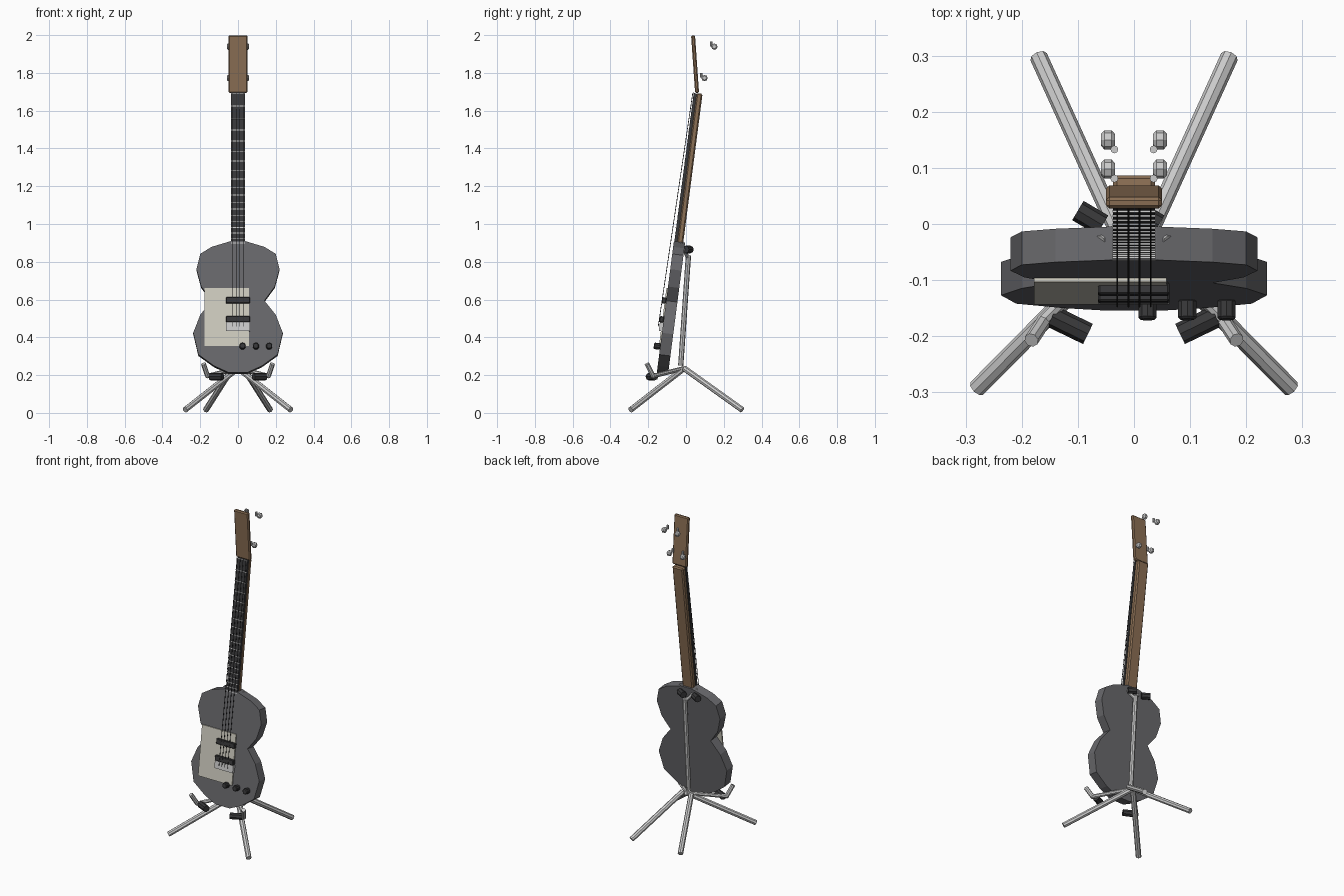
import bpy, bmesh, math
from mathutils import Matrix, Vector

if "Cube" in bpy.data.objects:
    bpy.data.objects.remove(bpy.data.objects["Cube"])

# Tilt of the instrument resting on the stand (local z stays close to world z)
TILT = (Matrix.Translation((0, -0.035, 0.9)) @ Matrix.Rotation(math.radians(-7.4), 4, 'X')
        @ Matrix.Diagonal((1, 1, 1.008, 1)) @ Matrix.Translation((0, 0, -0.9)))
WORLD = Matrix.Identity(4)


def material(name, rgb):
    m = bpy.data.materials.new(name)
    m.diffuse_color = (*rgb, 1)
    m.use_nodes = True
    m.node_tree.nodes["Principled BSDF"].inputs["Base Color"].default_value = m.diffuse_color
    return m


WOOD = material("wood", (0.26, 0.16, 0.09))
PAINT = material("grey_paint", (0.14, 0.14, 0.15))
DARK = material("dark", (0.04, 0.04, 0.042))
CREAM = material("cream", (0.62, 0.6, 0.52))


def finish(name, bm, mat=None, matrix=WORLD):
    bm.transform(matrix)
    bmesh.ops.recalc_face_normals(bm, faces=bm.faces)
    me = bpy.data.meshes.new(name)
    bm.to_mesh(me)
    bm.free()
    ob = bpy.data.objects.new(name, me)
    bpy.context.collection.objects.link(ob)
    if mat:
        me.materials.append(mat)
    return ob


def box(name, lo, hi, mat=None, bevel=0, matrix=TILT):
    lo, hi = Vector(lo), Vector(hi)
    bm = bmesh.new()
    bmesh.ops.create_cube(bm, size=1, matrix=Matrix.Translation((lo + hi) / 2)
                          @ Matrix.Diagonal((*(hi - lo), 1)))
    if bevel:
        bmesh.ops.bevel(bm, geom=bm.edges[:], offset=bevel, segments=1, affect='EDGES')
    return finish(name, bm, mat, matrix)


def rod(name, a, b, r, mat=None, sides=8, matrix=WORLD, bevel=0):
    a, b = Vector(a), Vector(b)
    d = b - a
    bm = bmesh.new()
    bmesh.ops.create_cone(bm, cap_ends=True, segments=sides, radius1=r, radius2=r, depth=d.length,
                          matrix=Matrix.Translation((a + b) / 2)
                          @ d.to_track_quat('Z', 'Y').to_matrix().to_4x4())
    if bevel:
        caps = {e for f in bm.faces if len(f.verts) > 4 for e in f.edges}
        bmesh.ops.bevel(bm, geom=list(caps), offset=bevel, segments=1, affect='EDGES')
    return finish(name, bm, mat, matrix)


# Body: mirrored outline, extruded
half = [(0.04, 0.905), (0.14, 0.875), (0.20, 0.838), (0.22, 0.757), (0.195, 0.665), (0.14, 0.59),
        (0.20, 0.515), (0.237, 0.42), (0.21, 0.305), (0.127, 0.245), (0.05, 0.21)]
outline = half + [(-x, z) for x, z in reversed(half)]
bm = bmesh.new()
face = bm.faces.new([bm.verts.new((x, -0.03, z)) for x, z in outline])
ext = bmesh.ops.extrude_face_region(bm, geom=[face])
bmesh.ops.translate(bm, vec=(0, 0.06, 0),
                    verts=[v for v in ext['geom'] if isinstance(v, bmesh.types.BMVert)])
finish("body", bm, PAINT, TILT)

# Neck, fingerboard, frets
box("neck", (-0.037, -0.012, 0.87), (0.037, 0.02, 1.692), WOOD, 0.007)
box("fingerboard", (-0.037, -0.027, 0.88), (0.037, -0.011, 1.69), DARK)
for n in range(19):
    z = 0.46 + 1.23 * 2 ** (-n / 12)
    box("fret", (-0.038, -0.030, z - 0.002), (0.038, -0.026, z + 0.002))

# Headstock leaning slightly forward
lean = Matrix.Translation((0, 0.048, 1.846)) @ Matrix.Rotation(math.radians(4), 4, 'X')
box("headstock", (-0.05, -0.0105, -0.153), (0.05, 0.0105, 0.153), WOOD, 0.006, lean)

# Tuners behind the headstock
for s in (-1, 1):
    for y, z in ((0.133, 1.953), (0.081, 1.787)):
        rod("tuner_post", (s * 0.035, y, z - 0.012), (s * 0.035, y, z + 0.012), 0.007)
        rod("tuner_button", (s * 0.034, y + 0.017, z - 0.014), (s * 0.059, y + 0.017, z - 0.014),
            0.017, bevel=0.006)

# Pickguard, pickups, bridge, knobs
box("pickguard", (-0.178, -0.037, 0.35), (0.058, -0.029, 0.657), CREAM)
for z in (0.59, 0.49):
    box("pickup", (-0.064, -0.052, z - 0.016), (0.063, -0.03, z + 0.016), DARK, 0.003)
box("bridge", (-0.064, -0.048, 0.428), (0.063, -0.03, 0.474))
for x in (0.024, 0.095, 0.165):
    rod("knob", (x, -0.064, 0.347), (x, -0.028, 0.347), 0.017, DARK, 10, TILT, 0.004)

# Strings
for x in (-0.03, -0.01, 0.01, 0.03):
    rod("string", (x, -0.054, 0.45), (x, -0.032, 1.69), 0.0018, DARK, 6, TILT)

# Stand: legs, upright, lower cradle, neck yoke
hub = (0, -0.01, 0.236)
for s in (-1, 1):
    rod("front_leg", hub, (s * 0.28, -0.293, 0.016), 0.016)
    rod("rear_leg", (s * 0.03, -0.01, 0.236), (s * 0.17, 0.298, 0.016), 0.016)
    rod("cradle_arm", hub, (s * 0.165, -0.175, 0.195), 0.012)
    rod("cradle_hook", (s * 0.16, -0.172, 0.192), (s * 0.183, -0.207, 0.26), 0.013)
    rod("cradle_pad", (s * 0.082, -0.196, 0.192), (s * 0.146, -0.165, 0.192), 0.02, DARK)
    rod("yoke_arm", (0, 0.012, 0.82), (s * 0.06, -0.03, 0.896), 0.01)
rod("upright", (0, -0.028, 0.25), (0, 0.013, 0.835), 0.014)
for x in (-0.078, 0.022):
    rod("yoke_pad", (x - 0.022, 0.024, 0.865), (x + 0.022, -0.002, 0.865), 0.02, DARK)
